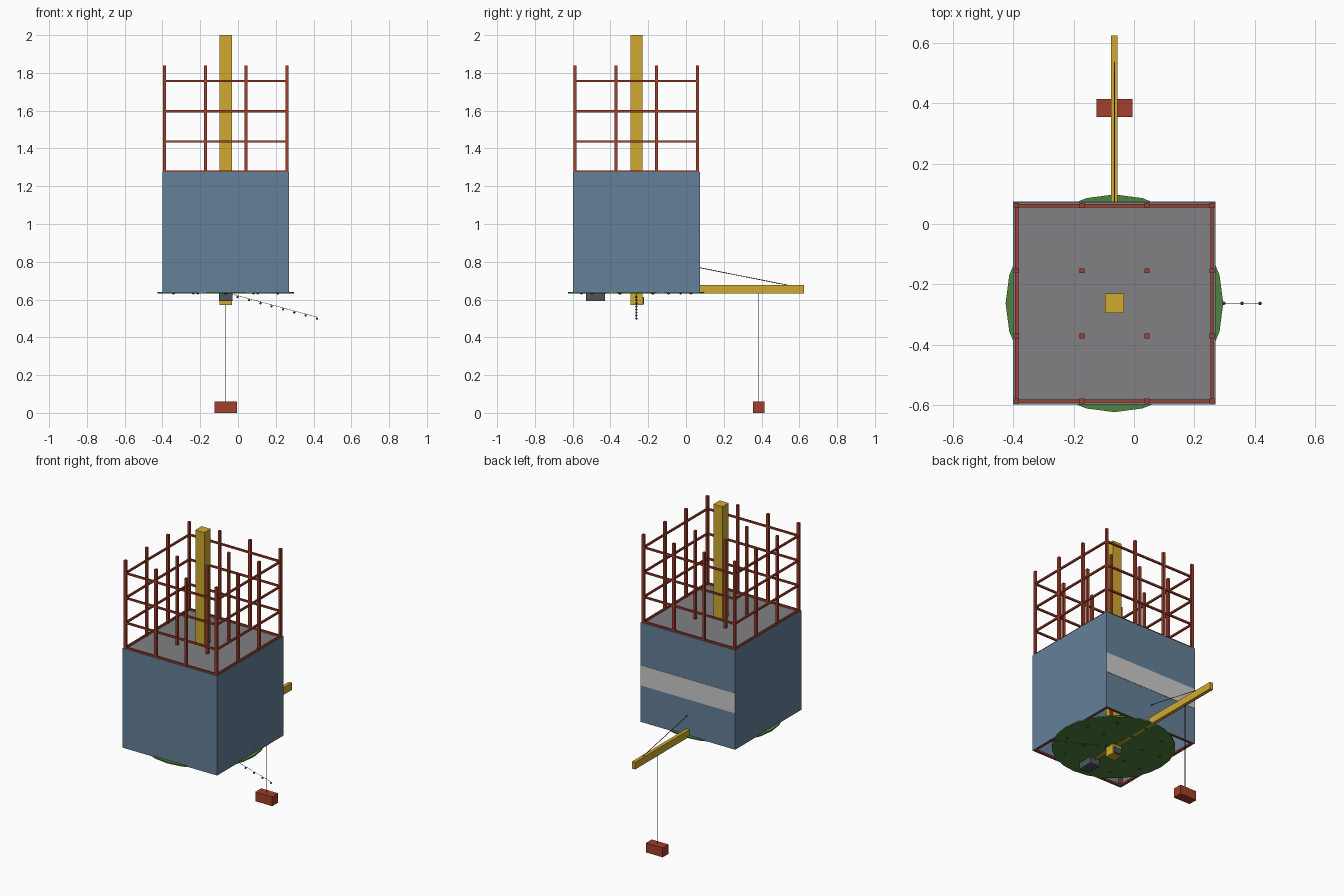
import bpy, bmesh, math
from mathutils import Vector, Matrix

if "Cube" in bpy.data.objects:
    bpy.data.objects.remove(bpy.data.objects["Cube"])

CX, CY = -0.065, -0.263      # tower axis


def mat(name, rgb):
    m = bpy.data.materials.new(name)
    m.diffuse_color = (*rgb, 1)
    m.use_nodes = True
    m.node_tree.nodes["Principled BSDF"].inputs["Base Color"].default_value = m.diffuse_color
    return m


YELLOW = mat("crane_yellow", (0.63, 0.40, 0.03))
RED = mat("steel_red", (0.36, 0.05, 0.025))
BLUE = mat("tarp_blue", (0.13, 0.22, 0.32))
GREEN = mat("grass_green", (0.08, 0.23, 0.05))
BUSH = mat("bush_green", (0.05, 0.15, 0.035))
GREY = mat("concrete_grey", (0.22, 0.22, 0.23))
DARK = mat("dark_grey", (0.08, 0.09, 0.11))
WHITE = mat("banner_white", (0.6, 0.6, 0.6))


def finish(name, bm, material):
    me = bpy.data.meshes.new(name)
    bm.to_mesh(me)
    bm.free()
    me.materials.append(material)
    ob = bpy.data.objects.new(name, me)
    bpy.context.collection.objects.link(ob)
    return ob


def boxes(name, spans, material):
    """One object from boxes given as (x0, x1, y0, y1, z0, z1)."""
    bm = bmesh.new()
    for x0, x1, y0, y1, z0, z1 in spans:
        m = Matrix.Translation(((x0 + x1) / 2, (y0 + y1) / 2, (z0 + z1) / 2))
        m = m @ Matrix.Diagonal((x1 - x0, y1 - y0, z1 - z0, 1))
        bmesh.ops.create_cube(bm, size=1, matrix=m)
    return finish(name, bm, material)


def rod(name, a, b, r, material, sides=6):
    a, b = Vector(a), Vector(b)
    bm = bmesh.new()
    m = Matrix.Translation((a + b) / 2) @ (b - a).to_track_quat('Z', 'Y').to_matrix().to_4x4()
    bmesh.ops.create_cone(bm, cap_ends=True, segments=sides, radius1=r, radius2=r,
                          depth=(b - a).length, matrix=m)
    return finish(name, bm, material)


# Grass disc below the tower
rod("grass_disc", (CX, CY, 0.633), (CX, CY, 0.641), 0.361, GREEN, 24)

# Low bushes on the disc, just showing underneath
bm = bmesh.new()
for ring, count in ((0.17, 6), (0.29, 10)):
    for i in range(count):
        a = math.tau * (i + 0.5) / count
        m = Matrix.Translation((CX + ring * math.cos(a), CY + ring * math.sin(a), 0.648))
        bmesh.ops.create_icosphere(bm, subdivisions=1, radius=0.022, matrix=m)
finish("bushes", bm, BUSH)

# Tarps on four sides and the deck they enclose
W, T = 0.336, 0.004
Z0, Z1 = 0.635, 1.275
x0, x1, y0, y1 = CX - W, CX + W, CY - W, CY + W
boxes("tarp_walls", [
    (x0, x1, y0, y0 + T, Z0, Z1), (x0, x1, y1 - T, y1, Z0, Z1),
    (x0, x0 + T, y0, y1, Z0, Z1), (x1 - T, x1, y0, y1, Z0, Z1)], BLUE)
boxes("deck", [(x0 + T, x1 - T, y0 + T, y1 - T, 1.255, 1.272)], GREY)
boxes("banner", [(x0, x1, y1, y1 + 0.002, 0.87, 1.0)], WHITE)

# Scaffold: a four by four grid of posts with rails round the edge
G, P = 0.324, 0.008
grid = [-G, -G / 3, G / 3, G]
boxes("scaffold_posts", [
    (CX + u - P, CX + u + P, CY + v - P, CY + v + P, Z0, 1.84)
    for u in grid for v in grid], RED)
rails, R = [], 0.0055
for k in range(8):
    z = 0.64 + 0.1595 * k
    for s in (-G, G):
        rails.append((CX - G, CX + G, CY + s - R, CY + s + R, z - R, z + R))
        rails.append((CX + s - R, CX + s + R, CY - G, CY + G, z - R, z + R))
boxes("scaffold_rails", rails, RED)

# Crane mast of stacked sections
H, N = 1.43 / 18, 18
boxes("crane_mast", [
    (CX - 0.032, CX + 0.032, CY - 0.032, CY + 0.032, 0.57 + H * i, 0.57 + H * (i + 1))
    for i in range(N)], YELLOW)

# Jib, counterweight, cab and stays
boxes("crane_jib", [(CX - 0.011, CX + 0.011, -0.53, 0.625, 0.632, 0.678)], YELLOW)
boxes("counterweight", [(CX - 0.035, CX + 0.035, -0.53, -0.43, 0.592, 0.635)], DARK)
boxes("crane_cab", [(CX - 0.025, CX + 0.025, CY + 0.03, -0.222, 0.575, 0.613)], DARK)
rod("front_stay", (CX, CY, 0.835), (CX, 0.54, 0.676), 0.002, DARK)
rod("rear_stay", (CX, CY, 0.835), (CX, -0.48, 0.676), 0.002, DARK)

# Hoist cable and its load
rod("hoist_cable", (CX, 0.385, 0.06), (CX, 0.385, 0.64), 0.0015, DARK)
boxes("hanging_load", [(CX - 0.06, CX + 0.06, 0.355, 0.415, 0, 0.06)], RED)

# String of small lamps sloping away from the mast
start, end = Vector((CX + 0.03, CY, 0.63)), Vector((0.418, CY, 0.507))
rod("lamp_string", start, end, 0.001, DARK)
bm = bmesh.new()
for i in range(8):
    t = (0.06 * i - 0.002 - start.x) / (end.x - start.x)
    p = start.lerp(end, t) - Vector((0, 0, 0.008))
    bmesh.ops.create_uvsphere(bm, u_segments=8, v_segments=6, radius=0.006,
                              matrix=Matrix.Translation(p))
finish("lamps", bm, DARK)
